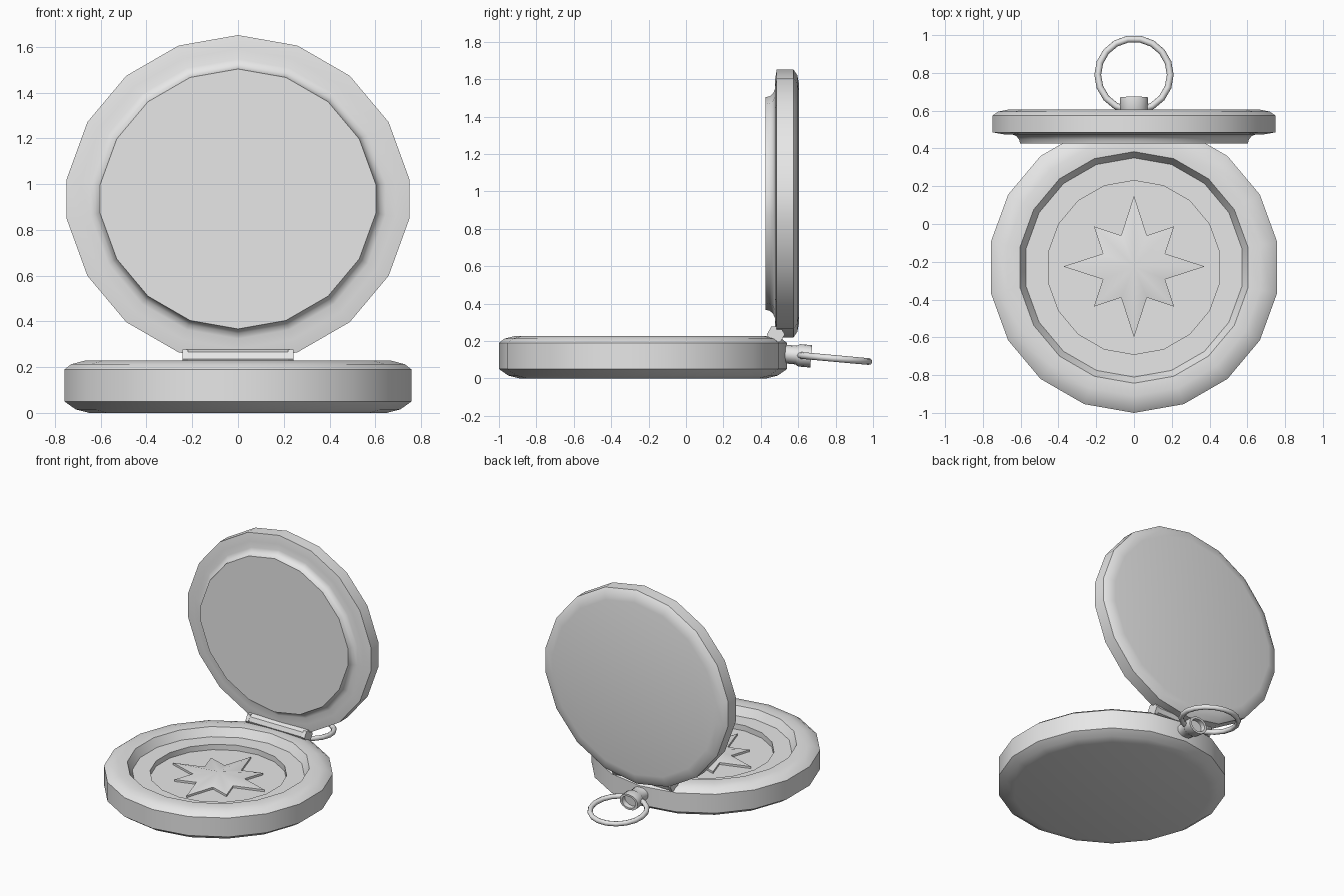
import bpy, bmesh, math
from math import radians, sin, cos, pi

if "Cube" in bpy.data.objects:
    bpy.data.objects.remove(bpy.data.objects["Cube"])

metal = bpy.data.materials.new("plain_grey")
metal.use_nodes = True
GREY = (0.8, 0.8, 0.8, 1)
metal.diffuse_color = GREY
metal.node_tree.nodes["Principled BSDF"].inputs["Base Color"].default_value = GREY


def finish(obj, angle=35):
    obj.data.materials.append(metal)
    bpy.ops.object.select_all(action='DESELECT')
    obj.select_set(True)
    bpy.context.view_layer.objects.active = obj
    bpy.ops.object.shade_smooth_by_angle(angle=radians(angle))
    return obj


def make(name, bm, location=(0, 0, 0), rotation=(0, 0, 0), scale=(1, 1, 1)):
    bmesh.ops.recalc_face_normals(bm, faces=bm.faces)
    mesh = bpy.data.meshes.new(name)
    bm.to_mesh(mesh)
    bm.free()
    obj = bpy.data.objects.new(name, mesh)
    obj.location, obj.rotation_euler, obj.scale = location, rotation, scale
    bpy.context.collection.objects.link(obj)
    return finish(obj)


def lathe(profile, sides=18, squeeze=0):
    """Turn (radius, height) points into a capped solid; squeeze draws the two halves together."""
    bm = bmesh.new()
    rings = []
    for r, h in profile:
        ring = []
        for i in range(sides):
            a = pi / 2 + 2 * pi * i / sides
            y = r * sin(a)
            ring.append(bm.verts.new((r * cos(a), y - math.copysign(squeeze, y), h)))
        rings.append(ring)
    for low, high in zip(rings, rings[1:]):
        for i in range(sides):
            j = (i + 1) % sides
            bm.faces.new((low[i], low[j], high[j], high[i]))
    bm.faces.new(rings[0][::-1])
    bm.faces.new(rings[-1])
    return bm


CENTRE = -0.23

# Case with bevelled rim, stepped recess and sunken dial
make("base_case", lathe([
    (0.66, 0), (0.72, 0.015), (0.77, 0.05), (0.77, 0.19), (0.74, 0.213), (0.68, 0.228),
    (0.613, 0.225), (0.58, 0.165), (0.475, 0.165), (0.46, 0.165), (0.46, 0.125)]),
    (0, CENTRE, 0))

# Eight-pointed raised star on the dial
star = bmesh.new()
peak = star.verts.new((0, 0, 0.05))
top, foot = [], []
for i in range(16):
    r = 0.178 if i % 2 else (0.3 if i % 4 else 0.375)
    a = pi * i / 8
    top.append(star.verts.new((r * cos(a), r * sin(a), 0.015)))
    foot.append(star.verts.new((r * cos(a), r * sin(a), -0.005)))
for i in range(16):
    j = (i + 1) % 16
    star.faces.new((peak, top[i], top[j]))
    star.faces.new((foot[i], foot[j], top[j], top[i]))
make("dial_star", star, (0, CENTRE + 0.005, 0.125))

# Open lid standing upright, with a flared collar on its inner face
make("lid", lathe([
    (0.68, 0), (0.73, 0.01), (0.76, 0.03), (0.76, 0.12), (0.70, 0.13),
    (0.655, 0.13), (0.632, 0.14), (0.618, 0.157), (0.612, 0.18)], squeeze=0.044),
    (0, 0.605, 0.935), (pi / 2, 0, 0))

# Hinge barrel with wider end caps
make("hinge_barrel", lathe([(0.043, -0.22), (0.043, 0.22)], 8),
     (0, 0.48, 0.235), (0, pi / 2, 0))
for side, word in ((1, "left"), (-1, "right")):
    make("hinge_cap_" + word, lathe([(0.048, -0.012), (0.048, 0.012)], 6),
         (side * 0.23, 0.48, 0.235), (0, pi / 2, 0))

# Hollow crown at the back
make("crown", lathe([
    (0.05, 0), (0.05, 0.06), (0.06, 0.075), (0.06, 0.14), (0.045, 0.14), (0.045, 0.105)], 14),
    (0, 0.53, 0.13), (radians(-95), 0, 0), (1.25, 1, 1))

# Hanging ring through the crown
bpy.ops.mesh.primitive_torus_add(
    major_segments=18, minor_segments=8, major_radius=0.192, minor_radius=0.018,
    location=(0, 0.79, 0.107), rotation=(-0.09, 0, 0))
ring = bpy.context.object
ring.name = "hanging_ring"
finish(ring, 60)
